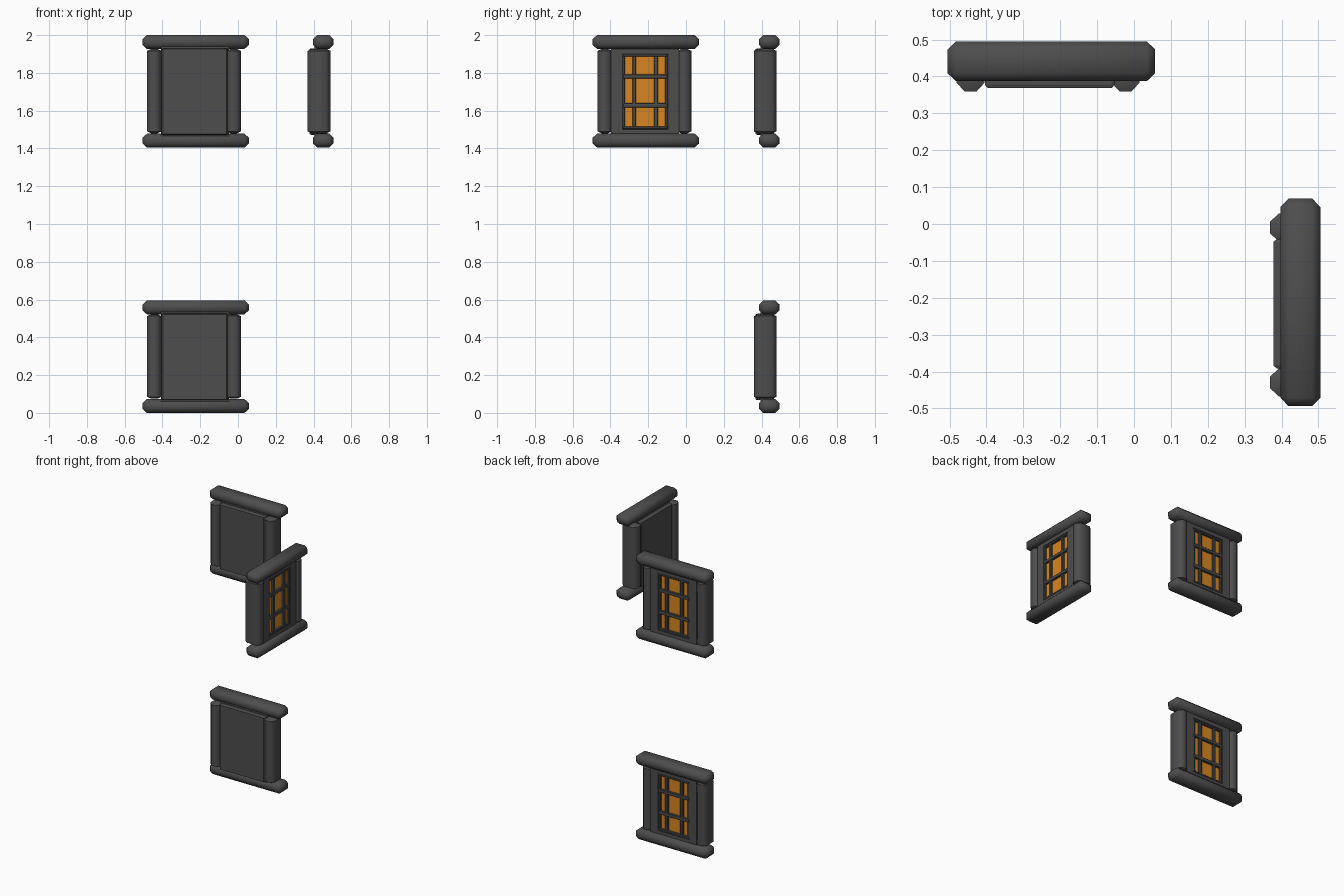
import bpy, bmesh
from math import radians
from mathutils import Matrix, Vector

if "Cube" in bpy.data.objects:
    bpy.data.objects.remove(bpy.data.objects["Cube"])


def material(name, rgb):
    m = bpy.data.materials.new(name)
    m.diffuse_color = (*rgb, 1)
    m.use_nodes = True
    m.node_tree.nodes["Principled BSDF"].inputs["Base Color"].default_value = m.diffuse_color
    return m


STONE = material("dark_stone", (0.075, 0.075, 0.075))
GLOW = material("amber_glass", (0.68, 0.24, 0.015))


def block(name, lo, hi, bevel, mat, frame):
    """Box from lo to hi with its own chamfer size along each axis."""
    lo, hi = Vector(lo), Vector(hi)
    mid, half = (lo + hi) / 2, (hi - lo) / 2
    bm = bmesh.new()
    for sx in (-1, 1):
        for sy in (-1, 1):
            for sz in (-1, 1):
                for axis in range(3):
                    p = half - Vector(bevel)
                    p[axis] = half[axis]
                    bm.verts.new(mid + Vector((sx * p.x, sy * p.y, sz * p.z)))
    bmesh.ops.remove_doubles(bm, verts=bm.verts, dist=1e-6)
    bmesh.ops.convex_hull(bm, input=bm.verts)
    bmesh.ops.dissolve_limit(bm, angle_limit=0.01, verts=bm.verts, edges=bm.edges)
    bmesh.ops.recalc_face_normals(bm, faces=bm.faces)
    me = bpy.data.meshes.new(name)
    bm.to_mesh(me)
    bm.free()
    me.materials.append(mat)
    ob = bpy.data.objects.new(name, me)
    ob.matrix_world = frame
    bpy.context.collection.objects.link(ob)


def window(tag, place, turn, shift):
    """One framed window; local +y is the glazed side, y = 0 the outer bar face."""
    frame = Matrix.Translation(place) @ Matrix.Rotation(radians(turn), 4, 'Z')

    def add(part, x0, x1, y0, y1, z0, z1, bevel=(0, 0, 0), mat=STONE):
        block(f"{tag}_{part}", (x0, y0, z0), (x1, y1, z1), bevel, mat, frame)

    # sill and lintel
    for part, z in (("sill", 0), ("lintel", 0.522)):
        add(part, -0.2815, 0.2815, -0.108, 0, z, z + 0.073, (0.023, 0.022, 0.021))
    # side posts
    for part, c in (("left_post", -0.21), ("right_post", 0.21)):
        c += shift
        add(part, c - 0.038, c + 0.038, -0.136, -0.016, 0.075, 0.522, (0.022, 0.024, 0.01))
    # back panel and the wall around the opening
    s, top, back = shift * 0.5, -0.03, -0.05
    add("panel", s - 0.176, s + 0.176, -0.127, back, 0.067, 0.525, (0.008, 0.01, 0.004))
    add("wall_left", s - 0.18, s - 0.121, -0.1, top, 0.06, 0.535)
    add("wall_right", s + 0.121, s + 0.18, -0.1, top, 0.06, 0.535)
    add("wall_bottom", s - 0.121, s + 0.121, -0.1, top, 0.06, 0.096)
    add("wall_top", s - 0.121, s + 0.121, -0.1, top, 0.496, 0.535)
    # glass plate in the opening
    add("glass", s - 0.112, s + 0.112, back - 0.004, back + 0.004, 0.105, 0.487, mat=GLOW)
    # rim and glazing bars
    b = (0.003, 0.003, 0.003)
    for i, (x, w) in enumerate(((-0.113, 0.014), (-0.058, 0.021), (0.058, 0.021), (0.113, 0.014))):
        add(f"upright_bar_{i}", s + x - w / 2, s + x + w / 2, back, top - 0.003, 0.098, 0.494, b)
    for i, (z, h) in enumerate(((0.104, 0.014), (0.223, 0.024), (0.376, 0.022), (0.488, 0.014))):
        add(f"cross_bar_{i}", s - 0.119, s + 0.119, back, top - 0.001, z - h / 2, z + h / 2, b)


window("lower_back", (-0.224, 0.495, 0), 0, -0.009)
window("upper_back", (-0.224, 0.495, 1.405), 0, -0.009)
window("upper_right", (0.505, -0.2125, 1.405), -90, 0.007)

# soft shading across the chamfers
for ob in bpy.context.collection.objects:
    ob.select_set(any(k in ob.name for k in ("sill", "lintel", "post")))
    bpy.context.view_layer.objects.active = ob
bpy.ops.object.shade_smooth_by_angle(angle=radians(50))
